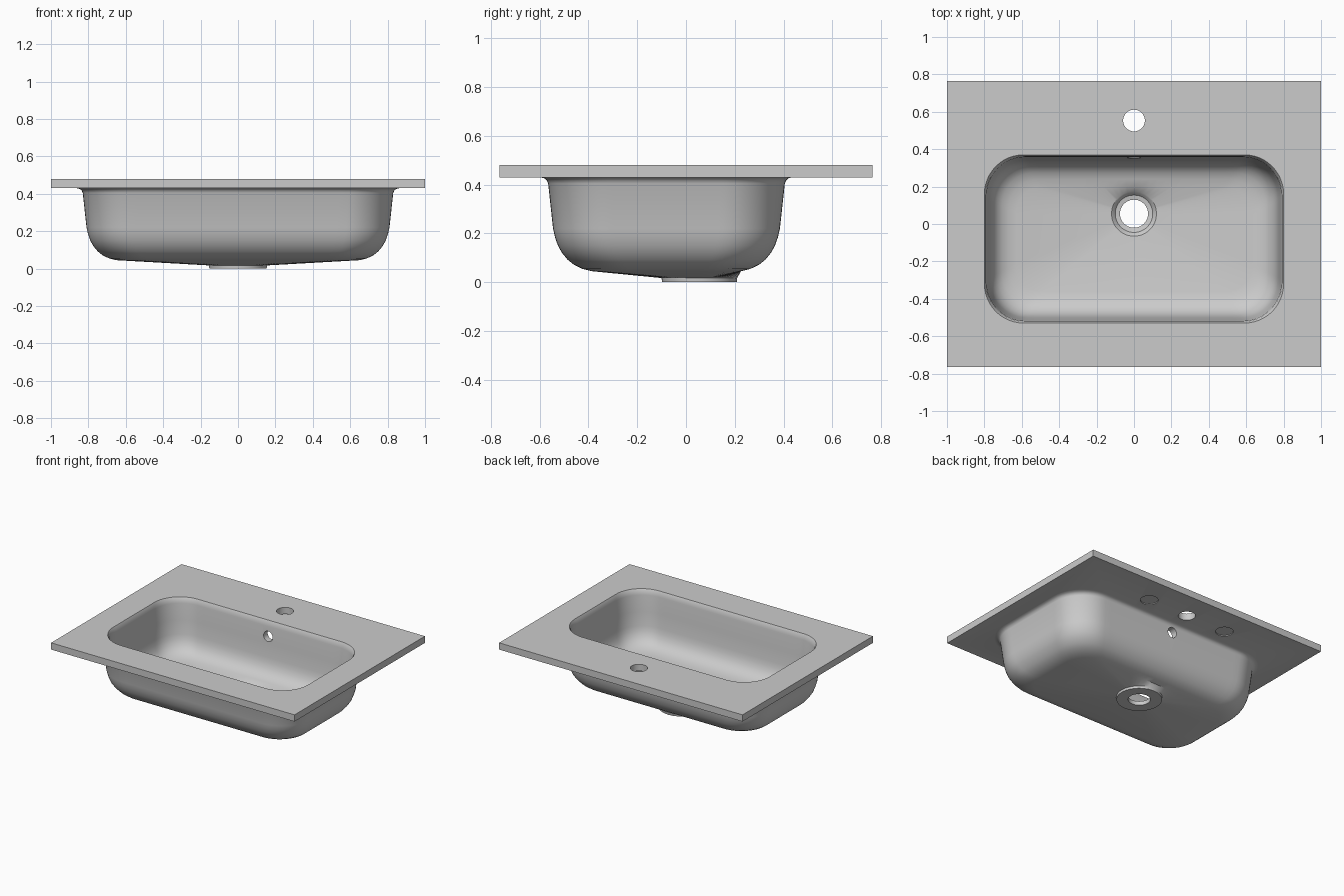
import bpy, bmesh, math
from mathutils import Matrix

if "Cube" in bpy.data.objects:
    bpy.data.objects.remove(bpy.data.objects["Cube"])

CY = -0.08      # bowl centre in y
DY = 0.055      # drain centre in y
CORNER, SIDE = 12, 24


def rounded_rect(hx, hy, r, z, cy=CY):
    """Closed ring of points with evenly divided straight sides."""
    arcs = []
    for k, (sx, sy) in enumerate([(1, 1), (-1, 1), (-1, -1), (1, -1)]):
        for i in range(CORNER + 1):
            a = math.pi / 2 * (k + i / CORNER)
            arcs.append((sx * (hx - r) + r * math.cos(a),
                         cy + sy * (hy - r) + r * math.sin(a)))
    pts, n = [], CORNER + 1
    for k in range(4):
        pts += arcs[k * n:(k + 1) * n]
        p, q = arcs[k * n + CORNER], arcs[(k + 1) * n % (4 * n)]
        for i in range(1, SIDE):
            t = i / SIDE
            pts.append((p[0] + (q[0] - p[0]) * t, p[1] + (q[1] - p[1]) * t))
    return [(x, y, z) for x, y in pts]


def circle_from(ring, r, z):
    """Drain circle whose points line up radially with a bowl ring."""
    out = []
    for x, y, _ in ring:
        a = math.atan2(y - DY, x)
        out.append((r * math.cos(a), DY + r * math.sin(a), z))
    return out


# Section through the basin, as (inset, height)
inner = [(0, .48), (.008, .465), (.012, .44), (.02, .32), (.03, .22), (.037, .185),
         (.05, .15), (.07, .122), (.095, .102), (.13, .088), (.17, .08)]
outer = [(.18, .045), (.14, .055), (.105, .072), (.08, .092), (.057, .12),
         (.04, .15), (.028, .185), (.02, .22), (0, .405), (-.006, .418),
         (-.016, .426), (-.032, .43)]

rings = [rounded_rect(1, .765, 0, .43, 0), rounded_rect(1, .765, 0, .48, 0)]
rings += [rounded_rect(.80 - d, .45 - d, .21 - d * .4, z) for d, z in inner]
floor = rings[-1]
rings += [circle_from(floor, r, z) for r, z in
          [(.12, .056), (.113, .05), (.10, .034), (.075, .03), (.075, 0), (.153, 0), (.155, .017)]]
rings += [rounded_rect(.83 - d, .485 - d, .24 - d * .4, z) for d, z in outer]

# Slab and bowl as one closed loft
bm = bmesh.new()
vr = [[bm.verts.new(p) for p in ring] for ring in rings]
count = len(rings[0])
for i, a in enumerate(vr):
    b = vr[(i + 1) % len(vr)]
    for j in range(count):
        k = (j + 1) % count
        bm.faces.new((a[j], a[k], b[k], b[j]))
bmesh.ops.remove_doubles(bm, verts=bm.verts, dist=1e-5)
bmesh.ops.recalc_face_normals(bm, faces=bm.faces)
mesh = bpy.data.meshes.new("basin")
bm.to_mesh(mesh)
bm.free()
basin = bpy.data.objects.new("basin", mesh)
bpy.context.collection.objects.link(basin)


def drill(name, loc, r, depth, axis_y=False):
    """Cut a round hole centred at loc."""
    cb = bmesh.new()
    rot = Matrix.Rotation(math.pi / 2, 4, 'X') if axis_y else Matrix()
    bmesh.ops.create_cone(cb, cap_ends=True, segments=48, radius1=r, radius2=r,
                          depth=depth, matrix=Matrix.Translation(loc) @ rot)
    cm = bpy.data.meshes.new(name)
    cb.to_mesh(cm)
    cb.free()
    cutter = bpy.data.objects.new(name, cm)
    bpy.context.collection.objects.link(cutter)
    cutter.hide_render = True
    mod = basin.modifiers.new(name, 'BOOLEAN')
    mod.operation, mod.solver, mod.object = 'DIFFERENCE', 'EXACT', cutter
    bpy.ops.object.modifier_apply(modifier=name)
    bpy.data.objects.remove(cutter)


bpy.context.view_layer.objects.active = basin
basin.select_set(True)
drill("tap_hole", (0, .553, .455), .058, .2)
drill("overflow_hole", (0, .37, .368), .037, .2, True)
# Shallow knock-out marks under the slab
for x in (-.33, .33):
    drill("knockout", (x, .553, .43), .06, .012)

bpy.ops.object.shade_smooth_by_angle(angle=math.radians(30))
